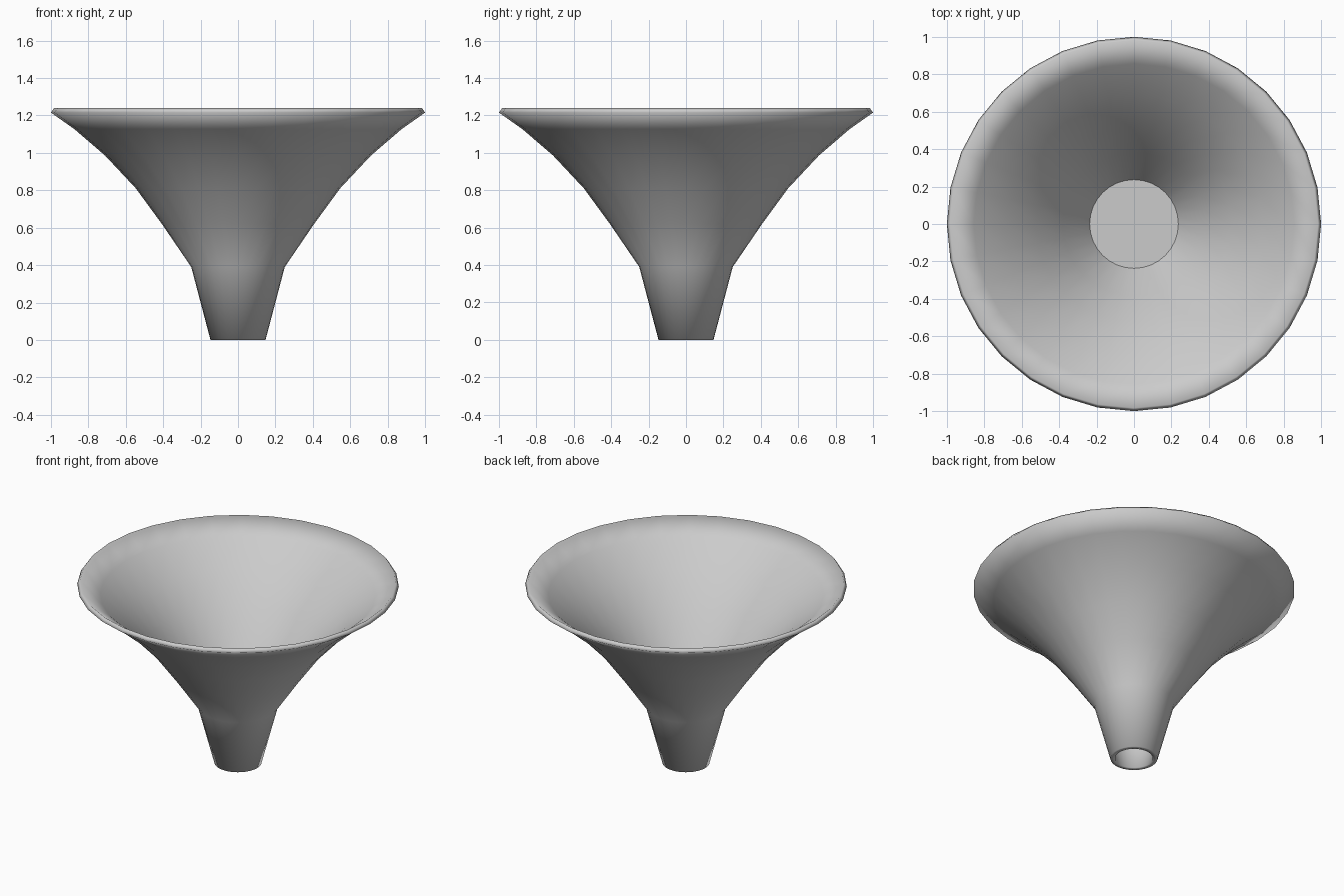
import bpy, bmesh, math

if "Cube" in bpy.data.objects:
    bpy.data.objects.remove(bpy.data.objects["Cube"])

SIDES = 32
WALL = 0.03

# Outer profile (radius, height): spout tip, neck, flared bowl, lip
outer = [(0.147, 0), (0.25, 0.39), (0.407, 0.62), (0.546, 0.81),
         (0.71, 0.985), (0.875, 1.127), (1.0, 1.215)]


def inset(pts):
    """Offset a profile towards the inside by the wall thickness."""
    result = []
    for i, (r, z) in enumerate(pts):
        a, b = pts[max(i - 1, 0)], pts[min(i + 1, len(pts) - 1)]
        dr, dz = b[0] - a[0], b[1] - a[1]
        n = math.hypot(dr, dz)
        result.append((r - WALL * dz / n, z + WALL * dr / n))
    return result


def lathe(name, profile):
    """Revolve a profile; its two ends are closed with flat discs."""
    bm = bmesh.new()
    rings = [[bm.verts.new((r * math.cos(2 * math.pi * k / SIDES),
                            r * math.sin(2 * math.pi * k / SIDES), z))
              for k in range(SIDES)] for r, z in profile]
    for a, b in zip(rings, rings[1:]):
        for k in range(SIDES):
            j = (k + 1) % SIDES
            bm.faces.new((a[k], a[j], b[j], b[k])).smooth = True
    for ring in (rings[0], rings[-1]):
        cap = bm.faces.new(ring)
        for e in cap.edges:
            e.smooth = False
    bmesh.ops.recalc_face_normals(bm, faces=bm.faces)
    mesh = bpy.data.meshes.new(name)
    bm.to_mesh(mesh)
    bm.free()
    obj = bpy.data.objects.new(name, mesh)
    bpy.context.collection.objects.link(obj)
    return obj


# Hollow spout, flared wall, rolled lip and the flat floor inside the bowl
spout_inside = [(0.218, 0.39), (0.117, 0.0)]
bowl_inside = inset(outer)[:1:-1]
lathe("funnel", spout_inside + outer + bowl_inside + [(0.237, 0.42)])
